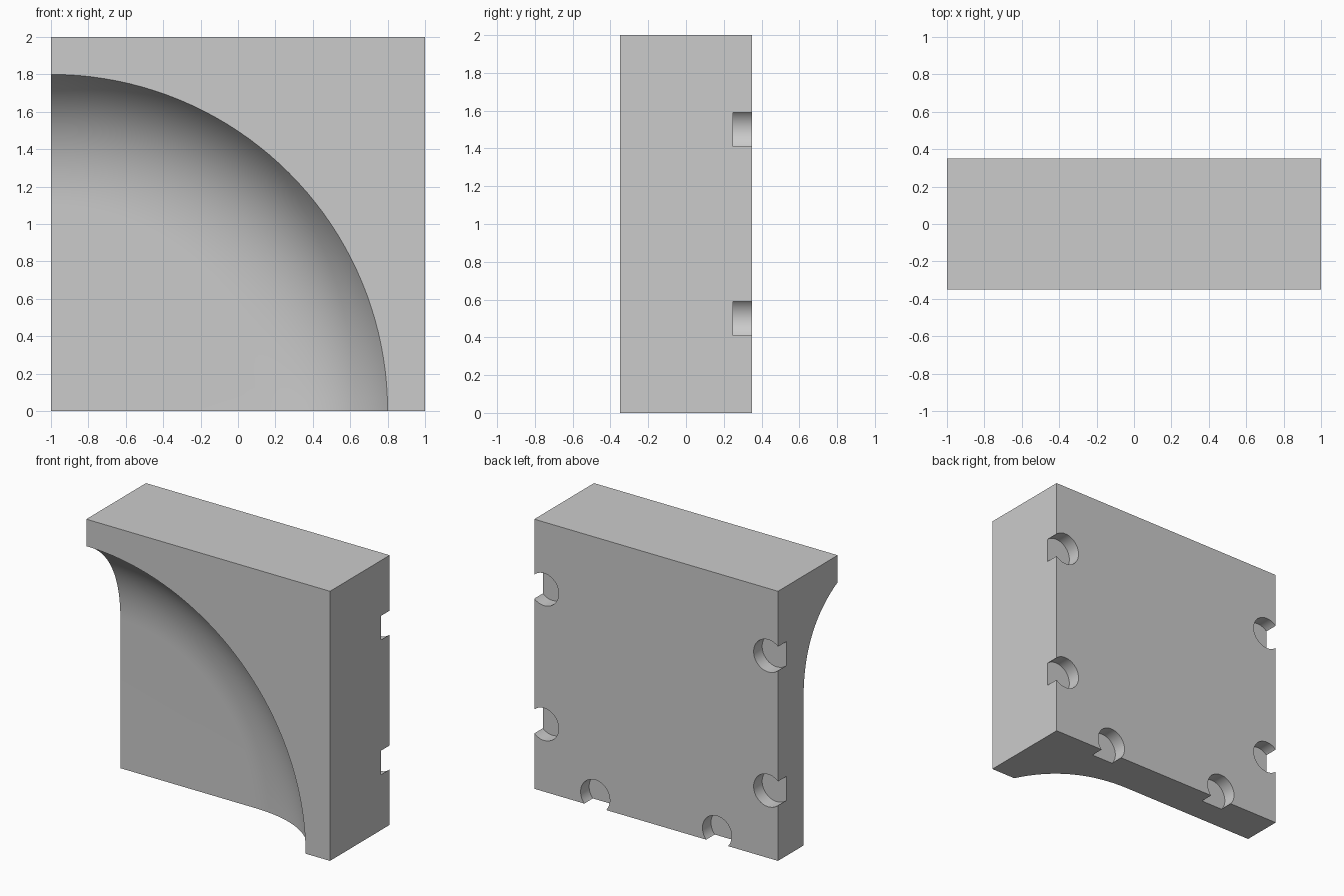
import bpy, bmesh, math
from mathutils import Matrix

if "Cube" in bpy.data.objects:
    bpy.data.objects.remove(bpy.data.objects["Cube"])

W, D, H = 2.0, 0.7, 2.0


def finish(bm, name):
    bmesh.ops.recalc_face_normals(bm, faces=bm.faces)
    me = bpy.data.meshes.new(name)
    bm.to_mesh(me)
    bm.free()
    ob = bpy.data.objects.new(name, me)
    bpy.context.collection.objects.link(ob)
    return ob


def cut(target, cutter):
    mod = target.modifiers.new("cut", 'BOOLEAN')
    mod.operation = 'DIFFERENCE'
    mod.solver = 'EXACT'
    mod.object = cutter
    bpy.context.view_layer.objects.active = target
    bpy.ops.object.modifier_apply(modifier=mod.name)
    bpy.data.objects.remove(cutter)


# Block
bm = bmesh.new()
bmesh.ops.create_cube(bm, size=1, matrix=Matrix.Translation((0, 0, H / 2)) @ Matrix.Diagonal((W, D, H, 1)))
block = finish(bm, "corner_block")

# Round dish cutter: curved wall running into a flat floor, turned about the lower left corner
front = -D / 2
p0, p1, p2 = (1.8, 0.0), (1.6, 0.4), (1.1, 0.4)
steps, segs = 24, 160
profile = [(1.8, front - 0.3)]
for i in range(steps + 1):
    t = i / steps
    r, d = ((1 - t) ** 2 * a + 2 * t * (1 - t) * b + t * t * c for a, b, c in zip(p0, p1, p2))
    profile.append((r, front + d))
bm = bmesh.new()
rings = []
for r, y in profile:
    angles = [2 * math.pi * k / segs for k in range(segs)]
    rings.append([bm.verts.new((-W / 2 + r * math.cos(a), y, r * math.sin(a))) for a in angles])
for a, b in zip(rings, rings[1:]):
    for k in range(segs):
        j = (k + 1) % segs
        bm.faces.new((a[k], a[j], b[j], b[k]))
bm.faces.new(rings[0])
bm.faces.new(rings[-1])
cut(block, finish(bm, "dish_cutter"))

# Round clip notches breaking through the sides and the bottom edge of the back
radius, inset, depth = 0.12, 0.08, 0.1
spots = [(s * (W / 2 - inset), z) for s in (-1, 1) for z in (0.5, 1.5)]
spots += [(x, inset) for x in (-0.5, 0.5)]
bm = bmesh.new()
for x, z in spots:
    bmesh.ops.create_cone(bm, cap_ends=True, segments=48, radius1=radius, radius2=radius, depth=2 * depth,
                          matrix=Matrix.Translation((x, D / 2, z)) @ Matrix.Rotation(math.pi / 2, 4, 'X'))
cut(block, finish(bm, "notch_cutter"))

# Smooth curves, sharp edges
bpy.ops.object.select_all(action='DESELECT')
block.select_set(True)
bpy.context.view_layer.objects.active = block
bpy.ops.object.shade_smooth_by_angle(angle=math.radians(20))
